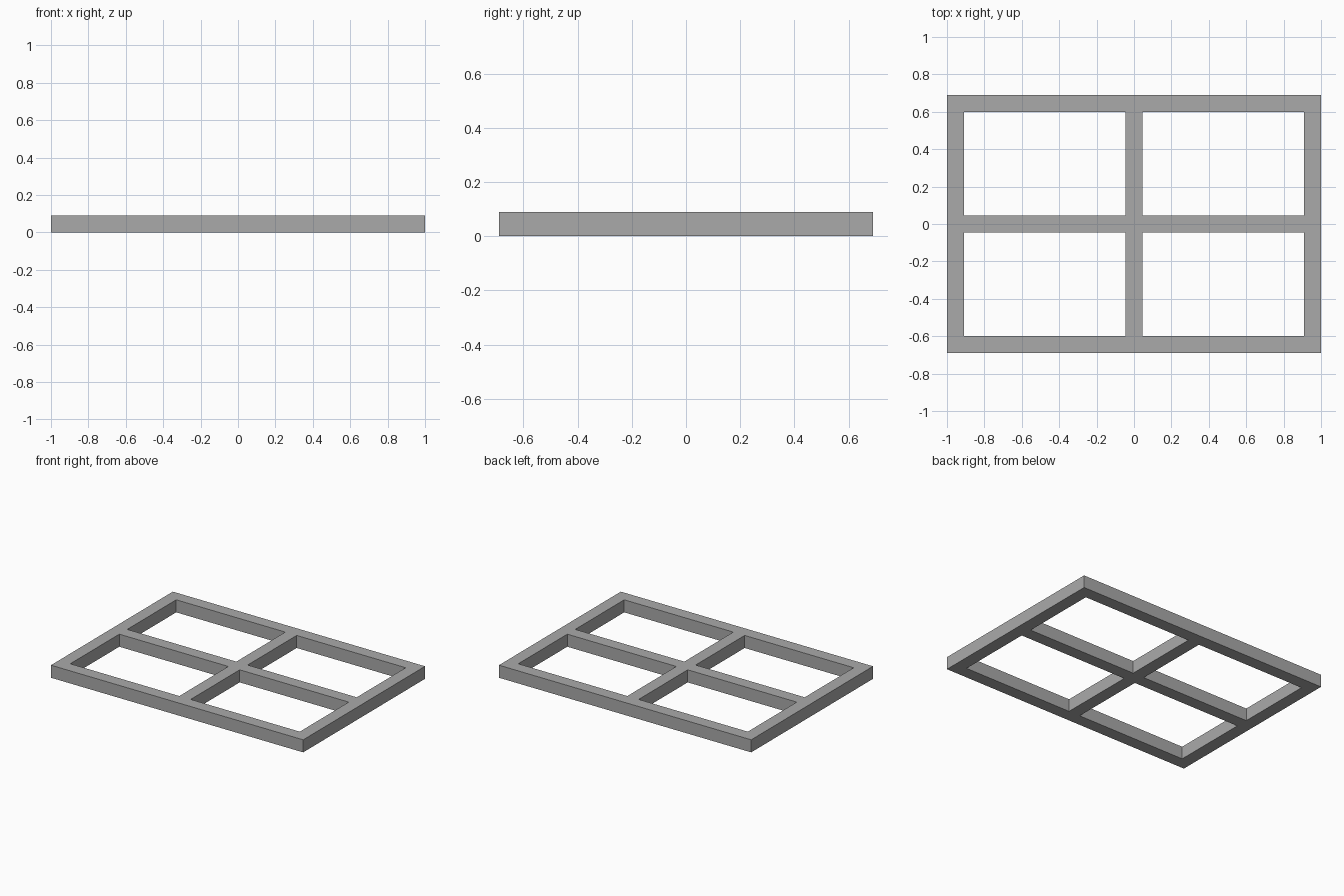
import bpy
import bmesh

cube = bpy.data.objects.get("Cube")
if cube:
    bpy.data.objects.remove(cube, do_unlink=True)

HALF_X, HALF_Y = 1.0, 0.69
BAR = 0.09

# Grey paint
grey = bpy.data.materials.new("grey")
grey.use_nodes = True
colour = (0.4, 0.4, 0.4, 1)
grey.diffuse_color = colour
grey.node_tree.nodes["Principled BSDF"].inputs["Base Color"].default_value = colour


def bar_lines(half):
    """Edges of the outer bars and the middle bar along one axis."""
    return [-half, BAR - half, -BAR / 2, BAR / 2, half - BAR, half]


# Flat lattice: every grid cell except the four pane openings
bm = bmesh.new()
verts = [[bm.verts.new((x, y, 0)) for y in bar_lines(HALF_Y)]
         for x in bar_lines(HALF_X)]
for i in range(5):
    for j in range(5):
        if i % 2 and j % 2:
            continue
        bm.faces.new((verts[i][j], verts[i + 1][j],
                      verts[i + 1][j + 1], verts[i][j + 1]))

# Raise the lattice into solid bars
result = bmesh.ops.extrude_face_region(bm, geom=bm.faces[:], use_keep_orig=True)
top = [v for v in result["geom"] if isinstance(v, bmesh.types.BMVert)]
bmesh.ops.translate(bm, verts=top, vec=(0, 0, BAR))
bmesh.ops.recalc_face_normals(bm, faces=bm.faces)

mesh = bpy.data.meshes.new("window_frame")
bm.to_mesh(mesh)
bm.free()
mesh.materials.append(grey)
frame = bpy.data.objects.new("window_frame", mesh)
bpy.context.collection.objects.link(frame)
